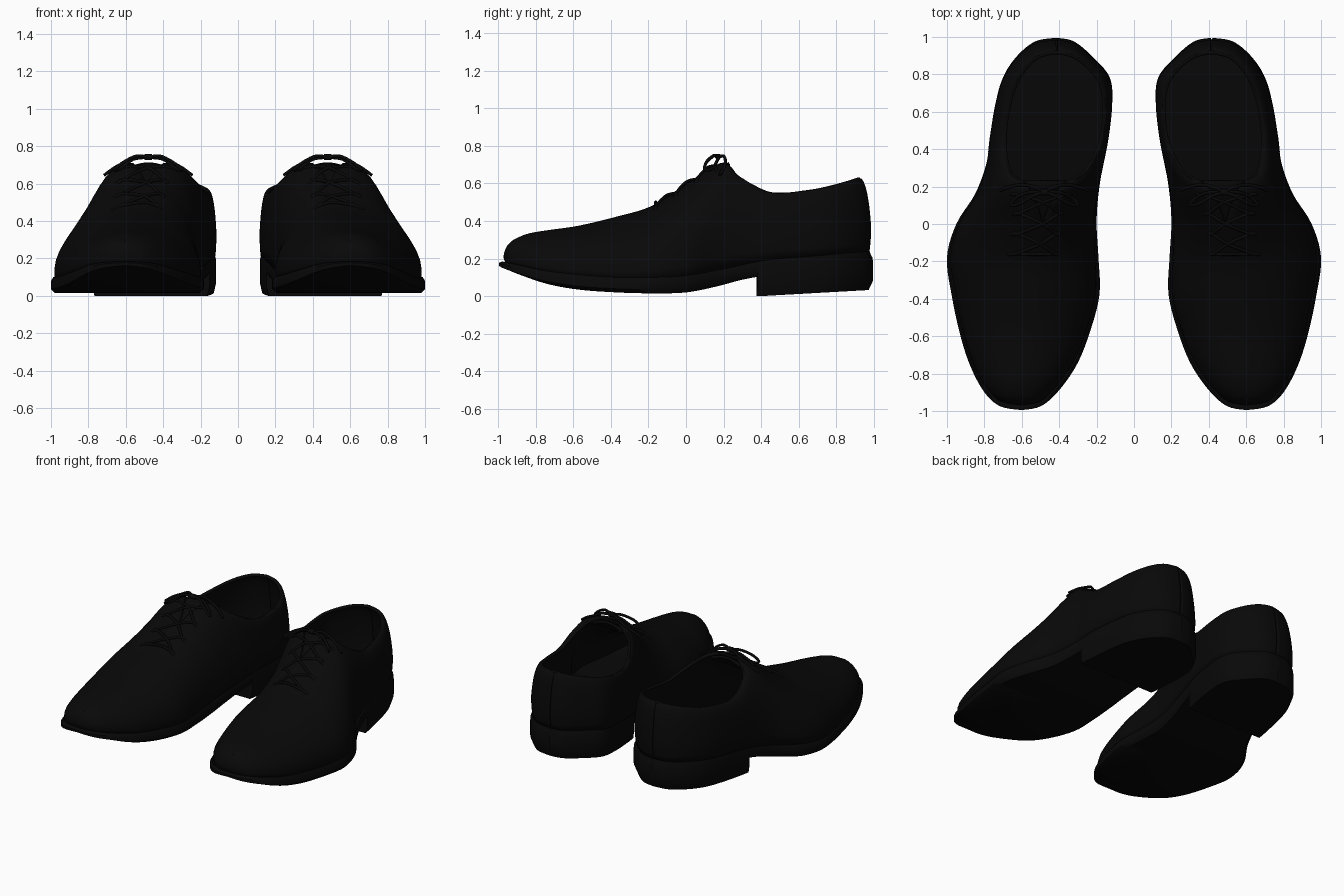
import bpy, bmesh, math
from mathutils import Vector

if "Cube" in bpy.data.objects:
    bpy.data.objects.remove(bpy.data.objects["Cube"])

leather = bpy.data.materials.new("black leather")
leather.diffuse_color = (0.0025, 0.0025, 0.0025, 1)
leather.use_nodes = True
leather.node_tree.nodes["Principled BSDF"].inputs["Base Color"].default_value = leather.diffuse_color

# Stations from toe to heel.
# Sole outline: y, inner x, outer x, bottom z, top z
BASE = [(-.995, .60, .60, .155, .185), (-.975, .50, .715, .14, .18),
        (-.90, .41, .80, .11, .165), (-.76, .31, .875, .065, .135),
        (-.59, .24, .93, .035, .115), (-.38, .185, .975, .02, .10),
        (-.18, .19, 1.0, .015, .10), (0, .20, .95, .02, .11),
        (.16, .19, .85, .05, .145), (.32, .165, .79, .09, .18),
        (.46, .14, .77, .11, .205), (.64, .12, .74, .11, .22),
        (.78, .13, .70, .11, .23), (.89, .22, .63, .11, .235),
        (.973, .32, .53, .11, .235), (.993, .41, .42, .11, .235)]
# Upper's top edge (ridge, then collar): y, inner x, outer x, z
TOP = [(-.91, .60, .60, .285), (-.89, .60, .60, .30), (-.83, .59, .59, .325),
       (-.72, .57, .57, .343), (-.57, .55, .55, .365), (-.38, .53, .53, .41),
       (-.18, .51, .51, .47), (0, .49, .49, .585), (.19, .40, .56, .70),
       (.27, .27, .66, .635), (.44, .18, .69, .545), (.62, .16, .67, .55),
       (.75, .18, .63, .573), (.845, .25, .57, .598), (.90, .33, .50, .615),
       (.918, .41, .41, .622)]
LAST = len(BASE) - 1


def spline(rows, u):
    """Smooth interpolation through the rows at position u."""
    i = min(int(u), len(rows) - 2)
    t = u - i
    p = [rows[max(0, min(len(rows) - 1, i + k))] for k in (-1, 0, 1, 2)]
    return [b + .5 * t * (c - a + t * (2*a - 5*b + 4*c - d + t * (3*(b - c) + d - a)))
            for a, b, c, d in zip(*p)]


def surface(u, side, f):
    """Point on the upper; side -1 inner / 1 outer, f 0 at the sole, 1 at the top."""
    y, xi, xo, _, zw = spline(BASE, u)
    ty, ti, to, tz = spline(TOP, u)
    if to - ti < .006:
        ti = to = (ti + to) / 2
    e = min(1, f * 5)
    heel = max(0, min(1, (y + .1) / .4))
    kx = .93 + .03 * heel + .025 * e
    mid = (xi + xo) / 2
    x = mid + ((xi if side < 0 else xo) - mid) * kx
    y *= (.955 if y < 0 else .972) + .014 * e
    tx = ti if side < 0 else to
    a = f * math.pi / 2
    c, s = math.cos(a), math.sin(a)
    return Vector((tx + (x - tx) * c, ty + (y - ty) * c, zw - .01 + (tz - zw + .01) * s))


def loft(name, sections, closed=False, cap=False, thick=0):
    """Skin a list of sections, merge collapsed ends and mirror to the other shoe."""
    bm = bmesh.new()
    rows = [[bm.verts.new(p) for p in s] for s in sections]
    n = len(rows[0])
    for a, b in zip(rows, rows[1:]):
        for j in range(n if closed else n - 1):
            k = (j + 1) % n
            bm.faces.new((a[j], a[k], b[k], b[j]))
    if cap:
        bm.faces.new(rows[0])
        bm.faces.new(rows[-1])
    bmesh.ops.remove_doubles(bm, verts=bm.verts, dist=.0005)
    bmesh.ops.recalc_face_normals(bm, faces=bm.faces)
    me = bpy.data.meshes.new(name)
    bm.to_mesh(me)
    bm.free()
    me.materials.append(leather)
    ob = bpy.data.objects.new(name, me)
    bpy.context.collection.objects.link(ob)
    if thick:
        m = ob.modifiers.new("thickness", 'SOLIDIFY')
        m.thickness, m.offset = thick, 0
    m = ob.modifiers.new("pair", 'MIRROR')
    m.use_mirror_merge = False
    bpy.ops.object.select_all(action='DESELECT')
    ob.select_set(True)
    bpy.context.view_layer.objects.active = ob
    bpy.ops.object.shade_smooth_by_angle(angle=math.radians(45))
    return ob


def cords(name, paths, radius):
    """Round cords along smooth paths, on both shoes."""
    cu = bpy.data.curves.new(name, 'CURVE')
    cu.dimensions = '3D'
    cu.bevel_depth, cu.bevel_resolution, cu.use_fill_caps = radius, 1, True
    for path in paths:
        n = (len(path) - 1) * 5
        pts = [spline(path, i / 5) for i in range(n + 1)]
        for sx in (1, -1):
            sp = cu.splines.new('POLY')
            sp.points.add(n)
            for q, p in zip(sp.points, pts):
                q.co = (sx * p[0], p[1], p[2], 1)
    cu.materials.append(leather)
    ob = bpy.data.objects.new(name, cu)
    bpy.context.collection.objects.link(ob)


def slab(u, z0, z1, tuck0, tuck1, grow=1):
    """Cross-section of a sole layer at u, with its bottom and top edges tucked in."""
    y, xi, xo, _, _ = spline(BASE, u)
    m = (xi + xo) / 2
    h = z1 - z0
    left, right = [], []
    for k, t in ((1 - tuck0, 0), (1, .25), (1, .75), (1 - tuck1, 1)):
        k *= grow
        yk = y * (1 + (k - 1) * .6)
        left.append((m + (xi - m) * k, yk, z0 + t * h))
        right.append((m + (xo - m) * k, yk, z0 + t * h))
    return left + right[::-1]


# Upper: one shell over the foot, with strips that close the top
F, U = 12, 75
us = [LAST * i / U for i in range(U + 1)]
sections = []
for u in us:
    inner = [surface(u, -1, j / F) for j in range(F + 1)]
    outer = [surface(u, 1, j / F) for j in range(F + 1)]
    sections.append((inner, outer))
upper = loft("upper", [[*i, *reversed(o)] for i, o in sections], thick=.02)

# Cut the collar and lacing opening out of the upper's closing strip
bm = bmesh.new()
bm.from_mesh(upper.data)
gap = []
for f in bm.faces:
    c = f.calc_center_median()
    for a, b in zip(sections, sections[1:]):
        mid = (a[0][-1] + a[1][-1] + b[0][-1] + b[1][-1]) / 4
        if (c - mid).length < .012 and a[1][-1].x + b[1][-1].x - a[0][-1].x - b[0][-1].x > .004:
            gap.append(f)
            break
bmesh.ops.delete(bm, geom=gap, context='FACES')
bm.to_mesh(upper.data)
bm.free()

# Sole, and the heel block that wraps its rear edge
sole = []
for u in us:
    r = spline(BASE, u)
    sole.append(slab(u, r[3], r[4], .05, .03))
loft("sole", sole, closed=True)
heel = []
for i in range(31):
    u = 9.45 + (LAST - 9.45) * i / 30
    y, _, _, _, top = spline(BASE, u)
    heel.append(slab(u, max(0, (y - .4) * .055), top + .002, .04, .03, 1.004))
loft("heel", heel, closed=True, cap=True)

# Tongue under the laces
tongue = []
for i in range(9):
    y = -.06 + .29 * i / 8
    w = .09 + .03 * i / 8
    xc = .49 - .05 * max(0, y)
    tongue.append([(xc + w * d / 4, y, .56 + .64 * y - 2.5 * (w * d / 4) ** 2)
                   for d in range(-4, 5)])
loft("tongue", tongue, thick=.015)

# Criss-cross laces between the eyelets
up = Vector((0, 0, .014))


def lace(u0, u1, s):
    um = (u0 + u1) / 2
    mid = (surface(um, -1, 1) + surface(um, 1, 1)) / 2
    return [surface(u0, s, .76), surface(u0, s, .82) + up, mid + up * 1.5,
            surface(u1, -s, .82) + up, surface(u1, -s, .76)]


eyes = [6.1, 6.7, 7.3, 7.85]
paths = [lace(eyes[0], eyes[0], 1)]
for a, b in zip(eyes, eyes[1:]):
    paths += [lace(a, b, 1), lace(a, b, -1)]
cords("laces", paths, .009)

# Bow: two loops and two loose ends, with a knot
knot = Vector((.48, .17, .74))
bow = []
for s in (1, -1):
    for pts in ([(0, 0, 0), (.06, -.02, .008), (.13, -.06, -.025), (.18, -.07, -.065),
                 (.15, -.03, -.06), (.08, 0, -.01), (0, 0, 0)],
                [(0, 0, 0), (.06, .03, .005), (.12, .04, -.025), (.18, .03, -.055),
                 (.235, .01, -.095)]):
        bow.append([knot + Vector((s * x, y, z)) for x, y, z in pts])
cords("bow", bow, .009)
cords("knot", [[knot + Vector((-.02, 0, .002)), knot + Vector((.02, 0, .002))]], .018)

# Raised seams where the quarters meet the vamp, and piping along the collar
seams = []
for s in (1, -1):
    seams.append([surface(6 + 1.6 * t ** 2, s, .9 - .9 * t) for t in (0, .15, .3, .5, .75, 1)])
collar = [surface(8 + .5 * i, 1, 1) for i in range(15)]
collar += [surface(8 + .5 * i, -1, 1) for i in range(13, -1, -1)]
cords("quarter_seam", seams, .005)
cords("collar_piping", [collar], .011)
